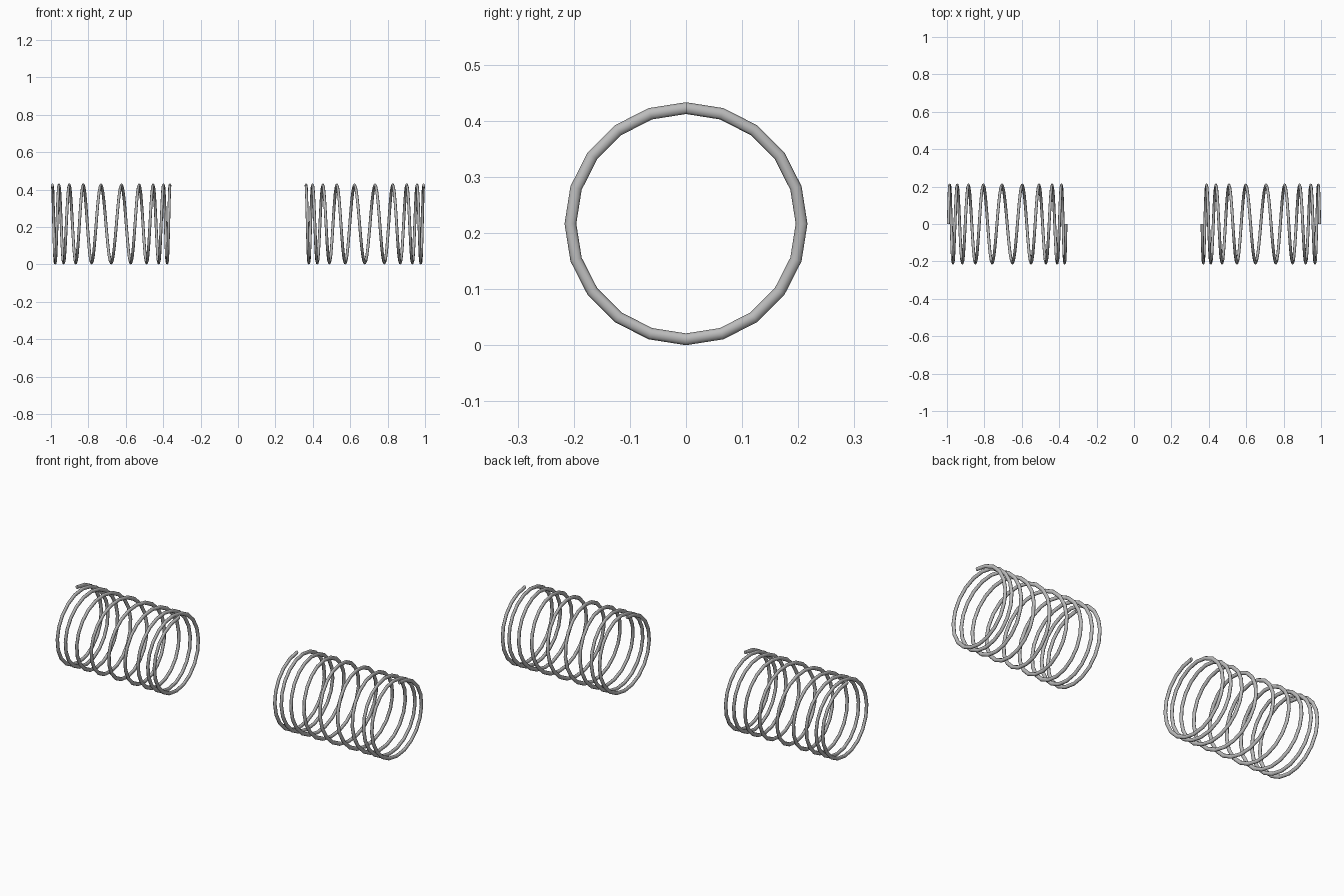
import bpy, bmesh, math
from mathutils import Vector

cube = bpy.data.objects.get("Cube")
if cube:
    bpy.data.objects.remove(cube, do_unlink=True)

TURNS, STEPS, SIDES = 9, 20, 8
COIL_R = 0.206
WIRE_RADIAL, WIRE_AXIAL = 0.0105, 0.0078
CENTRE_X, HALF_LENGTH = 0.678, 0.3142
CENTRE_Z = COIL_R + WIRE_RADIAL

# Plain steel
steel = bpy.data.materials.new("grey steel")
steel.use_nodes = True
colour = (0.5, 0.5, 0.5, 1)
steel.diffuse_color = colour
steel.node_tree.nodes["Principled BSDF"].inputs["Base Color"].default_value = colour


def coil_x(t):
    """Axial position: wide pitch in the middle, tight at both ends."""
    s = abs(t) / (TURNS / 2)
    return CENTRE_X + math.copysign(HALF_LENGTH * (1.64 * s - 0.64 * s * s), t)


def make_spring(name, side):
    """Sweep a wire section along a variable-pitch helix."""
    bm = bmesh.new()
    rings = []
    for i in range(TURNS * STEPS + 1):
        angle = math.tau * i / STEPS
        radial = Vector((0, -math.sin(angle), math.cos(angle)))
        centre = Vector((coil_x(i / STEPS - TURNS / 2), 0, CENTRE_Z)) + radial * COIL_R
        ring = []
        for k in range(SIDES):
            a = math.tau * k / SIDES
            p = centre + radial * WIRE_RADIAL * math.cos(a)
            p.x += WIRE_AXIAL * math.sin(a)
            ring.append(bm.verts.new((p.x * side, p.y, p.z)))
        rings.append(ring)
    for r0, r1 in zip(rings, rings[1:]):
        for k in range(SIDES):
            n = (k + 1) % SIDES
            bm.faces.new((r0[k], r0[n], r1[n], r1[k]))
    # Flat cut ends
    bm.faces.new(rings[0])
    bm.faces.new(rings[-1])
    bmesh.ops.recalc_face_normals(bm, faces=bm.faces[:])
    mesh = bpy.data.meshes.new(name)
    bm.to_mesh(mesh)
    bm.free()
    mesh.materials.append(steel)
    spring = bpy.data.objects.new(name, mesh)
    bpy.context.collection.objects.link(spring)
    bpy.ops.object.select_all(action="DESELECT")
    spring.select_set(True)
    bpy.context.view_layer.objects.active = spring
    bpy.ops.object.shade_smooth_by_angle(angle=math.radians(60))


# Pair of mirrored coil springs
make_spring("left_spring", 1)
make_spring("right_spring", -1)
